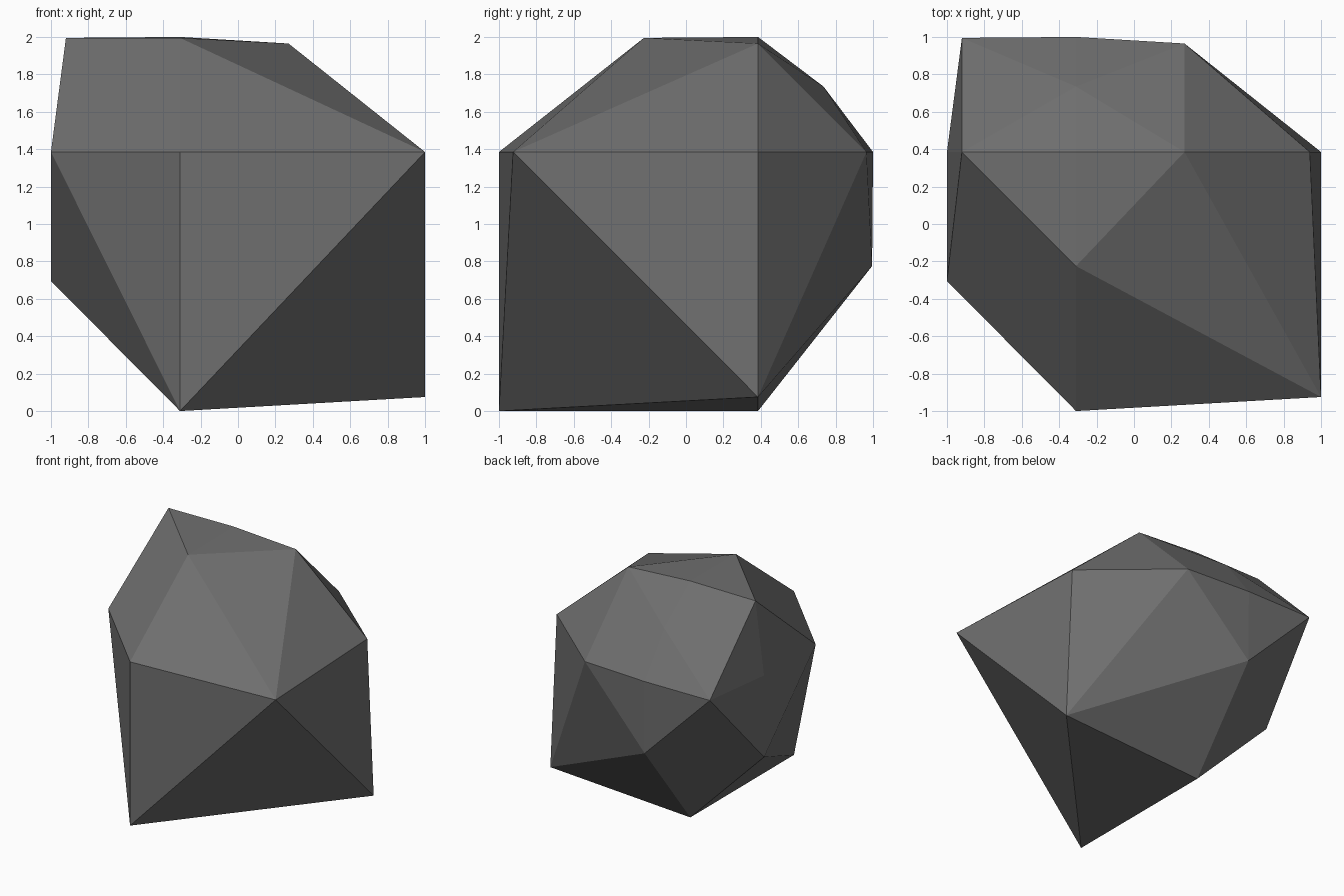
import bpy
import bmesh
from itertools import product
from mathutils import Vector

cube = bpy.data.objects.get("Cube")
if cube:
    bpy.data.objects.remove(cube)

# Stone colour
stone = bpy.data.materials.new("dark grey stone")
stone.use_nodes = True
grey = (0.16, 0.16, 0.16, 1)
stone.diffuse_color = grey
bsdf = next(n for n in stone.node_tree.nodes if n.type == "BSDF_PRINCIPLED")
bsdf.inputs["Base Color"].default_value = grey
bsdf.inputs["Roughness"].default_value = 0.9

# How far the rock reaches from its core along each axis and each diagonal
CORE = Vector((-0.31, 0.385, 1.385))
REACH = {
    "+x": 1.25, "-x": 0.69, "+y": 0.615, "-y": 1.385, "+z": 0.615, "-z": 1.385,
    "+x+y": 0.58, "+x-y": 1.31, "-x+y": 0.61, "-x-y": 0.69,
    "+x+z": 0.58, "+x-z": 1.31, "-x+z": 0.61, "-x-z": 0.69,
    "+y+z": 0.35, "+y-z": 0.61, "-y+z": 0.61, "-y-z": 1.385,
}
AXES = {"x": Vector((1, 0, 0)), "y": Vector((0, 1, 0)), "z": Vector((0, 0, 1))}


def direction(name):
    total = Vector()
    for sign, axis in zip(name[::2], name[1::2]):
        total += AXES[axis] * (1 if sign == "+" else -1)
    return total


# Rock: an octahedron divided once, each corner pushed out by its reach
bm = bmesh.new()
corner = {n: bm.verts.new(CORE + direction(n) * r) for n, r in REACH.items()}
for sx, sy, sz in product("+-", repeat=3):
    x, y, z = sx + "x", sy + "y", sz + "z"
    for tri in ((x, x + y, x + z), (y, y + z, x + y),
                (z, x + z, y + z), (x + y, y + z, x + z)):
        bm.faces.new([corner[n] for n in tri])
bmesh.ops.recalc_face_normals(bm, faces=bm.faces)

mesh = bpy.data.meshes.new("rock")
bm.to_mesh(mesh)
bm.free()
mesh.materials.append(stone)
rock = bpy.data.objects.new("rock", mesh)
bpy.context.collection.objects.link(rock)
